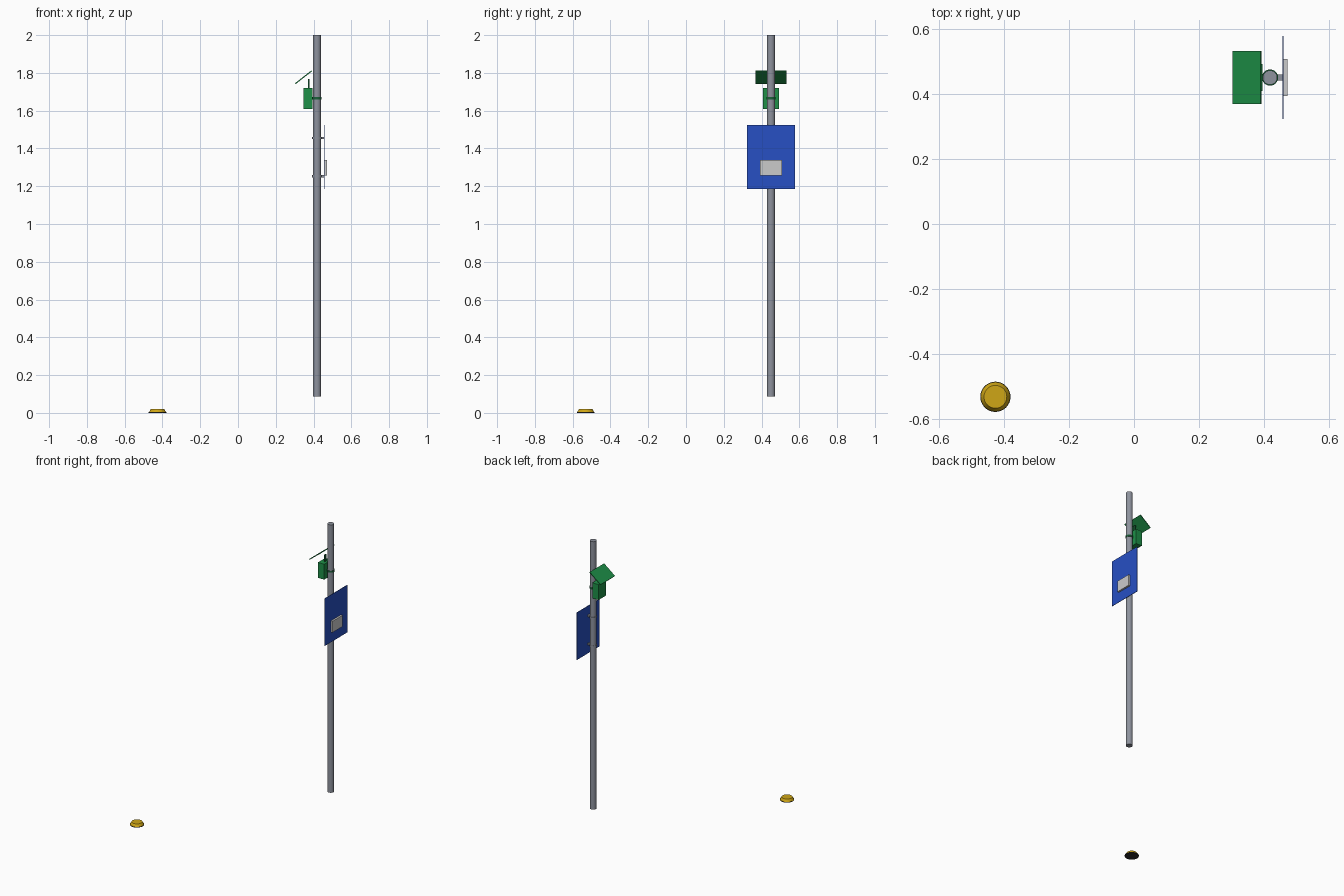
import bpy, math

if "Cube" in bpy.data.objects:
    bpy.data.objects.remove(bpy.data.objects["Cube"])

PX, PY = 0.418, 0.45  # pole axis


def material(name, color):
    m = bpy.data.materials.new(name)
    m.diffuse_color = (*color, 1)
    m.use_nodes = True
    m.node_tree.nodes["Principled BSDF"].inputs["Base Color"].default_value = m.diffuse_color
    return m


STEEL = material("steel", (0.27, 0.29, 0.34))
BLUE = material("blue", (0.02, 0.08, 0.55))
GREEN = material("green", (0.013, 0.28, 0.065))
DARK_GREEN = material("dark_green", (0.01, 0.12, 0.04))
PALE = material("pale", (0.72, 0.72, 0.75))
GOLD = material("gold", (0.62, 0.38, 0.008))
BLACK = material("black", (0.02, 0.02, 0.02))


def finish(name, mat):
    ob = bpy.context.object
    ob.name = name
    ob.data.materials.append(mat)
    return ob


def box(name, center, size, mat, tilt=0):
    bpy.ops.mesh.primitive_cube_add(size=1, location=center)
    ob = finish(name, mat)
    ob.scale = size
    ob.rotation_euler = (0, tilt, 0)
    return ob


def cone(name, x, y, z0, z1, r0, r1, mat, sides=32):
    bpy.ops.mesh.primitive_cone_add(vertices=sides, radius1=r0, radius2=r1,
                                    depth=z1 - z0, location=(x, y, (z0 + z1) / 2))
    bpy.ops.object.shade_smooth_by_angle(angle=math.radians(30))
    return finish(name, mat)


# Pole
cone("pole", PX, PY, 0.088, 2.0, 0.022, 0.022, STEEL)

# Sign panel with its small raised plate
box("sign_panel", (0.4575, PY, 1.354), (0.003, 0.256, 0.338), BLUE)
box("sign_plate", (0.4655, PY, 1.298), (0.013, 0.114, 0.08), PALE)

# Clamps holding the sign
for i, z in enumerate((1.253, 1.455)):
    cone(f"sign_clamp_{i}", PX, PY, z - 0.006, z + 0.006, 0.025, 0.025, STEEL)
    box(f"sign_clamp_arm_{i}", (0.447, PY, z), (0.02, 0.018, 0.012), STEEL)

# Control box, clamp and post
box("control_box", (0.3705, PY, 1.664), (0.049, 0.084, 0.11), GREEN)
cone("control_box_clamp", PX, PY, 1.66, 1.672, 0.025, 0.025, DARK_GREEN)
box("panel_post", (0.374, PY, 1.742), (0.008, 0.02, 0.05), DARK_GREEN)

# Tilted solar panel
box("solar_panel", (0.347, PY, 1.777), (0.109, 0.162, 0.006), GREEN,
    tilt=-math.radians(38))

# Ground stud
cone("stud_base", -0.426, -0.531, 0.0, 0.004, 0.0465, 0.0465, BLACK)
cone("stud_cap", -0.426, -0.531, 0.004, 0.021, 0.045, 0.035, GOLD)
